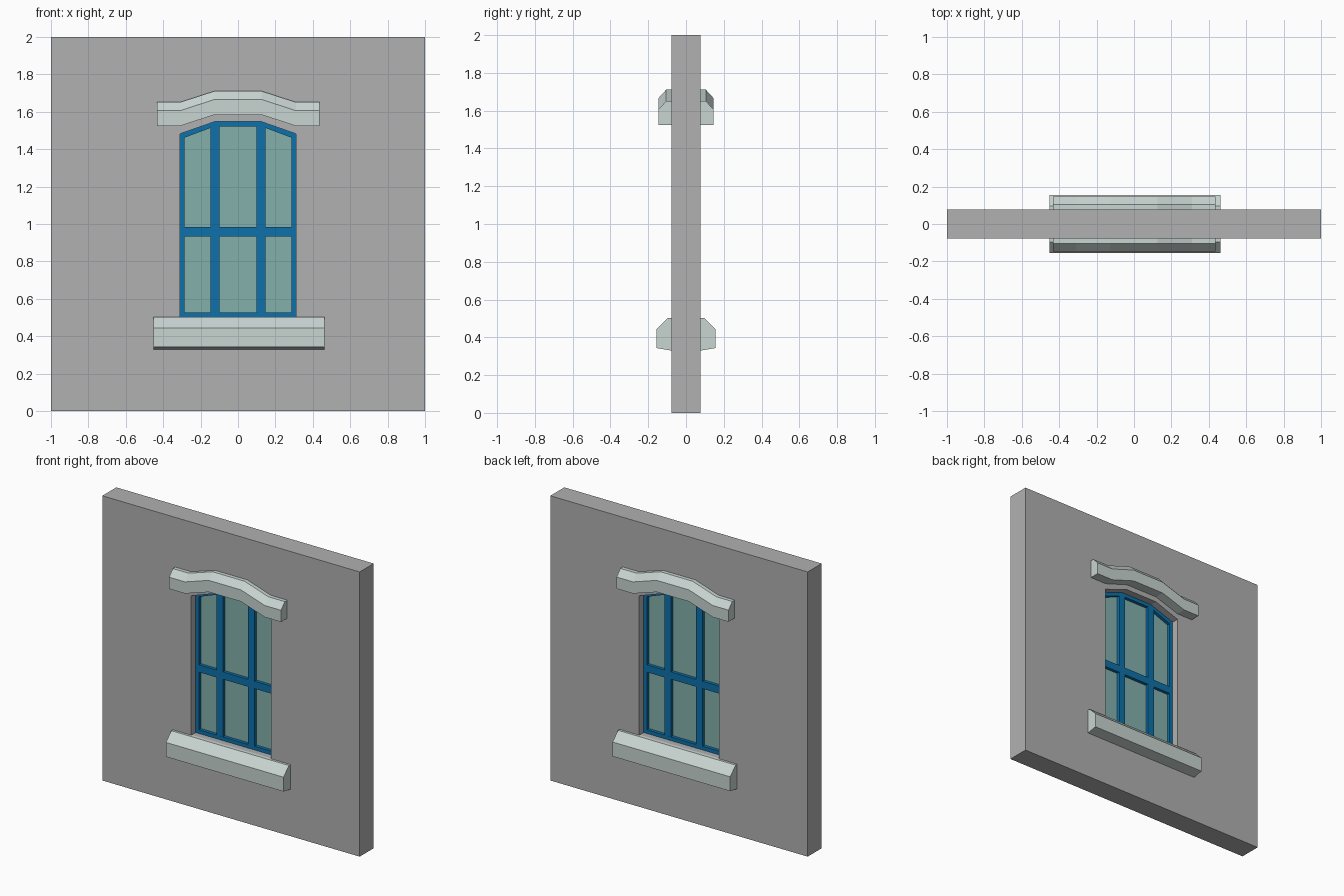
import bpy, bmesh

if "Cube" in bpy.data.objects:
    bpy.data.objects.remove(bpy.data.objects["Cube"])


def material(name, rgb):
    m = bpy.data.materials.new(name)
    m.diffuse_color = (*rgb, 1)
    m.use_nodes = True
    m.node_tree.nodes["Principled BSDF"].inputs["Base Color"].default_value = m.diffuse_color
    return m


STONE = material("pale_stone", (0.58, 0.66, 0.64))
WALL = material("wall_grey", (0.44, 0.44, 0.44))
BLUE = material("blue_paint", (0.004, 0.165, 0.40))
GLASS = material("green_glass", (0.23, 0.44, 0.41))


def make(name, bm, mat):
    bmesh.ops.recalc_face_normals(bm, faces=bm.faces)
    me = bpy.data.meshes.new(name)
    bm.to_mesh(me)
    bm.free()
    me.materials.append(mat)
    ob = bpy.data.objects.new(name, me)
    bpy.context.collection.objects.link(ob)
    return ob


def prism(name, outline, half, mat):
    """Outline in x,z extruded through the wall thickness."""
    bm = bmesh.new()
    f = bm.faces.new([bm.verts.new((x, -half, z)) for x, z in outline])
    ext = bmesh.ops.extrude_face_region(bm, geom=[f], use_keep_orig=True)
    for v in ext["geom"]:
        if isinstance(v, bmesh.types.BMVert):
            v.co.y = half
    return make(name, bm, mat)


def ring(name, outer, inner, half, mat):
    """Solid slab between two outlines with matching point counts."""
    bm = bmesh.new()
    loops = [[bm.verts.new((x, y, z)) for x, z in pts]
             for pts, y in ((outer, -half), (inner, -half), (inner, half), (outer, half))]
    n = len(outer)
    for a, b in zip(loops, loops[1:] + loops[:1]):
        for i in range(n):
            j = (i + 1) % n
            bm.faces.new((a[i], a[j], b[j], b[i]))
    return make(name, bm, mat)


def moulding(name, profile, stations, mat):
    """Sweep a y,z profile along x with a rise per station, mirrored to the back."""
    bm = bmesh.new()
    rows = [[bm.verts.new((x, y, z + rise)) for y, z in profile] for x, rise in stations]
    n = len(profile)
    for a, b in zip(rows, rows[1:]):
        for i in range(n):
            j = (i + 1) % n
            bm.faces.new((a[i], a[j], b[j], b[i]))
    bm.faces.new(rows[0])
    bm.faces.new(rows[-1])
    ob = make(name, bm, mat)
    mod = ob.modifiers.new("front_back", 'MIRROR')
    mod.use_axis = (False, True, False)
    return ob


def arch(w, bottom, shoulder, top, flat=0.125):
    return [(-w, bottom), (w, bottom), (w, shoulder), (flat, top), (-flat, top), (-w, shoulder)]


# Wall with arched opening
opening = arch(0.31, 0.502, 1.482, 1.547)
ring("wall", [(-1, 0), (1, 0), (1, 2), (0.125, 2), (-0.125, 2), (-1, 2)],
     opening, 0.0775, WALL)

# Window frame, bars and glass
inner = arch(0.285, 0.528, 1.462, 1.522)
ring("window_frame", opening, inner, 0.027, BLUE)
for side, x in (("left", -0.123), ("right", 0.123)):
    prism(f"mullion_{side}", [(x - 0.025, 0.51), (x + 0.025, 0.51),
                              (x + 0.025, 1.527), (x - 0.025, 1.527)], 0.0265, BLUE)
prism("transom", [(-0.295, 0.932), (0.295, 0.932), (0.295, 0.984), (-0.295, 0.984)],
      0.026, BLUE)
prism("glass", arch(0.295, 0.518, 1.47, 1.532), 0.004, GLASS)

# Sill, front and back
moulding("sill", [(-0.07, 0.33), (-0.0775, 0.33), (-0.155, 0.343), (-0.155, 0.444),
                  (-0.095, 0.503), (-0.07, 0.503)],
         [(-0.452, 0), (0.462, 0)], STONE)

# Arched lintel, front and back
moulding("lintel", [(-0.07, 1.524), (-0.146, 1.524), (-0.146, 1.606),
                    (-0.105, 1.651), (-0.07, 1.651)],
         [(-0.433, 0), (-0.31, 0), (-0.125, 0.06), (0.125, 0.06), (0.31, 0), (0.437, 0)],
         STONE)
